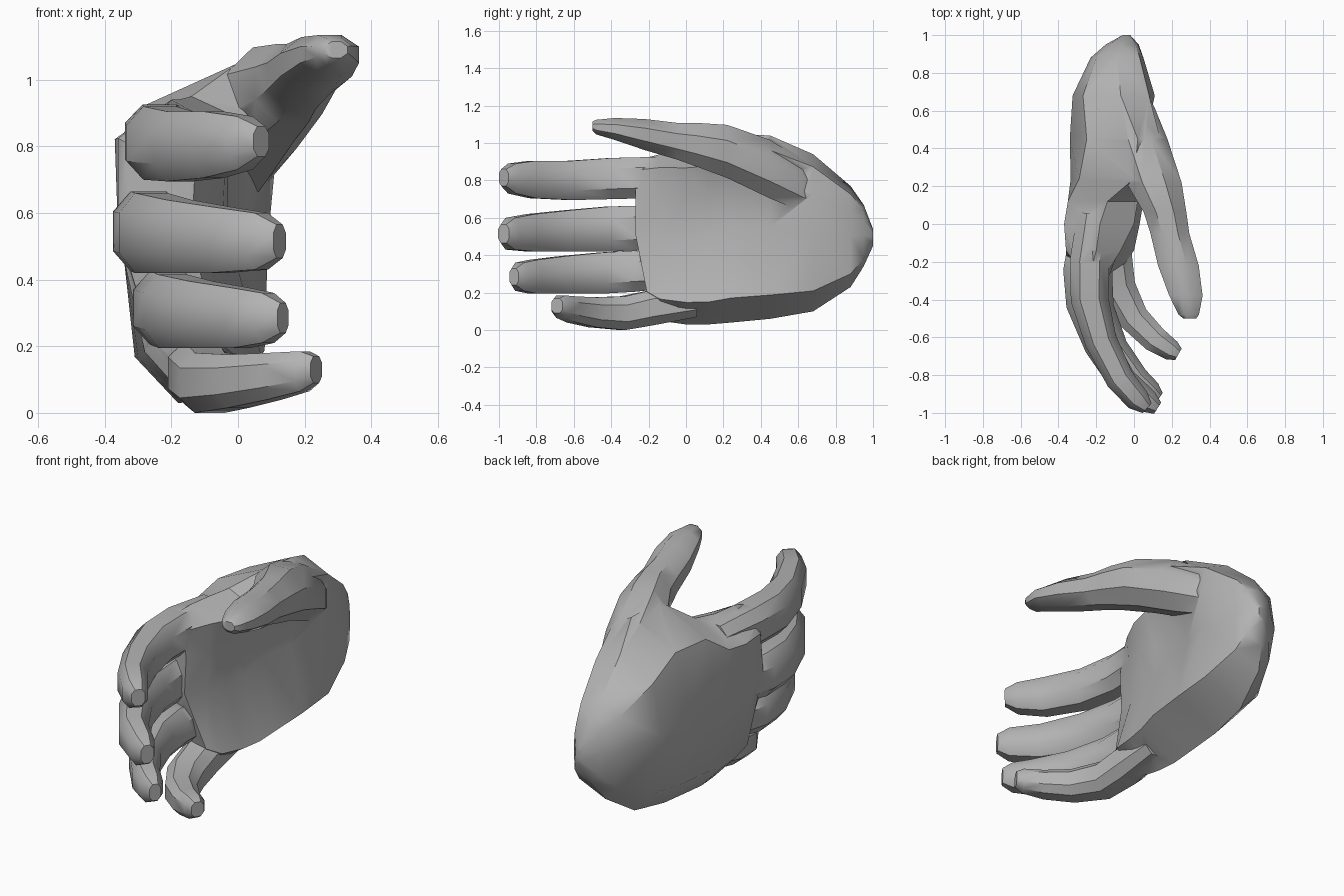
import bpy, bmesh, math
from mathutils import Vector

grey = bpy.data.materials.new("plain grey")
grey.diffuse_color = (0.45, 0.45, 0.45, 1)


def loft(name, rings):
    """Skin a closed solid over rings of equal length."""
    bm = bmesh.new()
    rows = [[bm.verts.new(p) for p in ring] for ring in rings]
    n = len(rows[0])
    for a, b in zip(rows, rows[1:]):
        for i in range(n):
            j = (i + 1) % n
            bm.faces.new((a[i], a[j], b[j], b[i]))
    bm.faces.new(rows[0])
    bm.faces.new(rows[-1])
    bmesh.ops.recalc_face_normals(bm, faces=bm.faces)
    bmesh.ops.triangulate(bm, faces=bm.faces)
    me = bpy.data.meshes.new(name)
    bm.to_mesh(me)
    bm.free()
    me.materials.append(grey)
    ob = bpy.data.objects.new(name, me)
    bpy.context.collection.objects.link(ob)
    return ob


def digit(name, path):
    """Eight-sided finger along points (x, y, z, half thickness, half height)."""
    pts = [Vector(p[:3]) for p in path]
    rings = []
    for k, p in enumerate(path):
        d = pts[min(k + 1, len(pts) - 1)] - pts[max(k - 1, 0)]
        side = Vector((-d.y, d.x, 0)).normalized()
        ring = []
        for u, v in ((1, .5), (.5, 1), (-.5, 1), (-1, .5),
                     (-1, -.5), (-.5, -1), (.5, -1), (1, -.5)):
            ring.append(pts[k] + side * (u * p[3]) + Vector((0, 0, v * p[4])))
        rings.append(ring)
    return loft(name, rings)


# Palm: y, low z, high z, then x at bottom, palm side (4), top, back side (3)
palm_sections = [
    (-.27, .10, .92, -.14, -.05, -.14, -.13, -.15, -.22, -.34, -.36, -.26),
    (-.14, .05, .94, -.16, .00, -.10, -.08, -.07, -.20, -.36, -.36, -.28),
    (.00, .03, .94, -.17, .03, -.07, -.04, .00, -.18, -.37, -.35, -.30),
    (.12, .03, .95, -.18, .05, -.05, -.03, .02, -.14, -.35, -.34, -.31),
    (.24, .04, 1.05, -.18, .07, -.03, -.02, .07, .00, -.29, -.335, -.31),
    (.45, .06, 1.04, -.18, .08, .01, .06, .14, .02, -.25, -.34, -.31),
    (.68, .10, .94, -.16, .08, .09, .11, .08, -.07, -.27, -.325, -.28),
    (.88, .23, .77, -.12, .04, .05, .05, .03, -.09, -.20, -.23, -.19),
    (.95, .34, .67, -.08, .02, .025, .02, .01, -.07, -.13, -.15, -.13),
    (1.0, .45, .54, -.04, -.02, -.02, -.02, -.02, -.04, -.06, -.06, -.06),
]
heights = (0, .13, .5, .75, .92, 1, .87, .55, .15)
# the finger end slants: its knuckle side sits further back than its palm side
slant = (.1, .06, 0, 0, 0, .05, .1, .1, .1)
palm = loft("hand", [[(x, s[0] + (d if k == 0 else 0), s[1] + h * (s[2] - s[1]))
                      for x, h, d in zip(s[3:], heights, slant)]
                     for k, s in enumerate(palm_sections)])

# Four curled fingers
index = digit("index_finger", [
    (-.20, .05, .82, .10, .09), (-.235, -.2, .815, .105, .11), (-.235, -.4, .81, .10, .11),
    (-.175, -.62, .80, .085, .105), (-.075, -.82, .805, .075, .10),
    (.02, -.93, .81, .065, .08), (.07, -.975, .815, .035, .045)])
middle = digit("middle_finger", [
    (-.23, .0, .55, .10, .10), (-.27, -.25, .545, .105, .12), (-.26, -.42, .54, .10, .12),
    (-.18, -.64, .53, .085, .11), (-.06, -.83, .52, .075, .10),
    (.07, -.94, .515, .065, .085), (.125, -.975, .515, .035, .05)])
ring = digit("ring_finger", [
    (-.18, -.05, .31, .09, .08), (-.215, -.27, .315, .10, .11), (-.195, -.45, .305, .09, .11),
    (-.11, -.66, .295, .08, .10), (.01, -.82, .285, .07, .09),
    (.09, -.89, .285, .06, .075), (.135, -.92, .285, .03, .045)])
little = digit("little_finger", [
    (-.11, .06, .15, .08, .08), (-.11, -.18, .12, .10, .095), (-.085, -.34, .09, .095, .09),
    (.00, -.5, .095, .08, .08), (.11, -.61, .11, .07, .07),
    (.20, -.67, .125, .055, .06), (.235, -.69, .13, .035, .04)])

# Thumb: y, centre x, centre z, half width, half height
thumb_sections = [
    (.80, -.06, .66, .06, .08), (.62, -.01, .77, .12, .14), (.45, .03, .86, .15, .16),
    (.22, .105, .955, .15, .145), (.06, .165, .99, .115, .12), (-.05, .19, 1.01, .105, .10),
    (-.22, .235, 1.045, .11, .085), (-.38, .275, 1.075, .09, .06),
    (-.48, .29, 1.085, .055, .04), (-.50, .295, 1.09, .035, .025)]
angles = [math.radians(22.5 + 45 * i) for i in range(8)]
thumb = loft("thumb", [[(x + 1.06 * a * math.cos(t), y, z + 1.06 * b * math.sin(t))
                        for t in angles] for y, x, z, a, b in thumb_sections])

# Merge all parts into one skin
digits = (index, middle, ring, little, thumb)
for part in digits:
    mod = palm.modifiers.new(part.name, 'BOOLEAN')
    mod.operation = 'UNION'
    mod.solver = 'EXACT'
    mod.object = part
bpy.context.view_layer.update()
merged = bpy.data.meshes.new_from_object(
    palm.evaluated_get(bpy.context.evaluated_depsgraph_get()))
palm.modifiers.clear()
palm.data = merged
for part in digits:
    bpy.data.objects.remove(part)

bpy.context.view_layer.objects.active = palm
palm.select_set(True)
bpy.ops.object.shade_smooth_by_angle(angle=math.radians(40))
